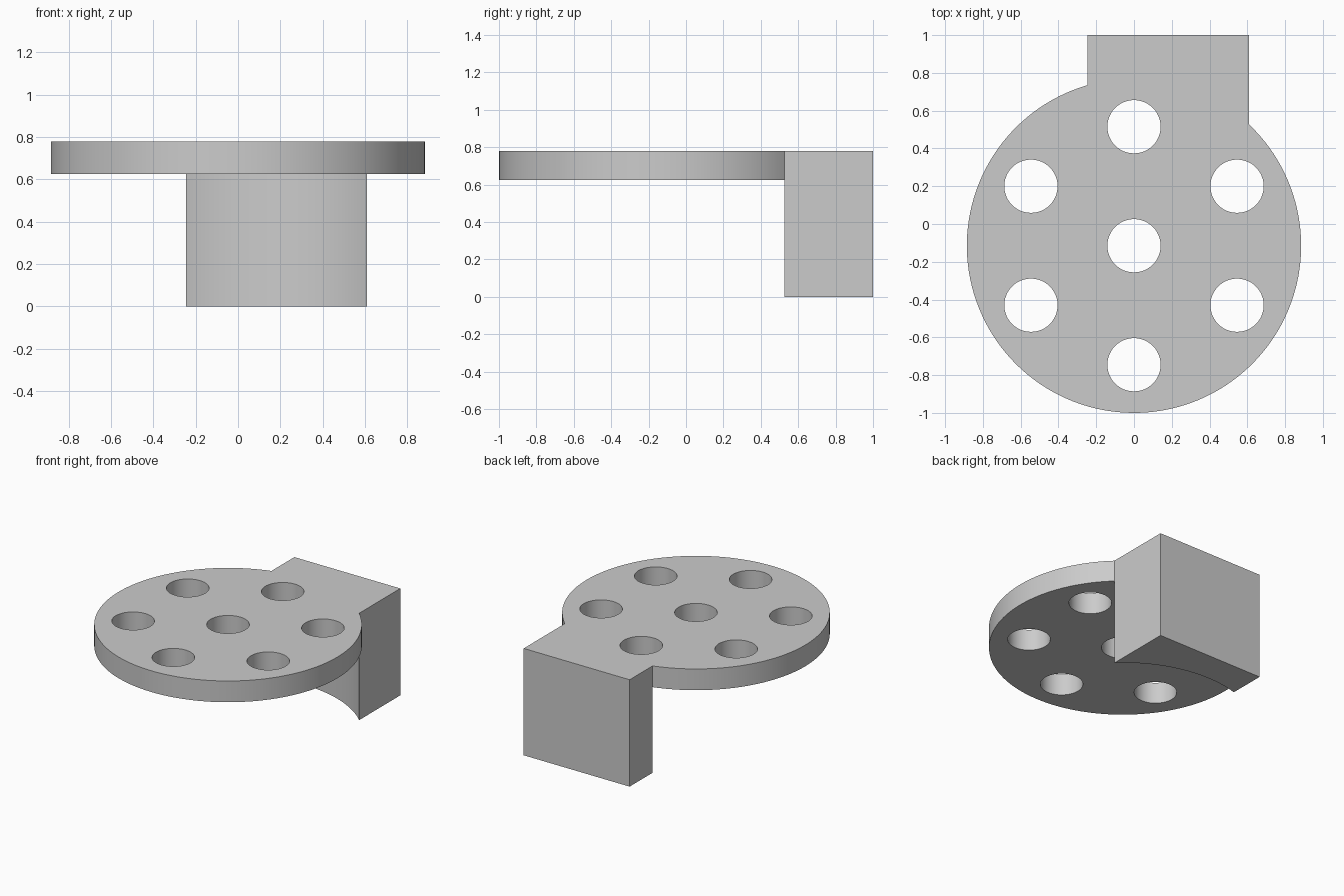
import bpy, bmesh
from math import sin, cos, asin, pi, radians
from mathutils import Vector

cube = bpy.data.objects.get("Cube")
if cube:
    bpy.data.objects.remove(cube, do_unlink=True)

CY, R = -0.115, 0.885                    # disc centre and radius
LEFT, RIGHT, BACK = 0.61, -0.245, 1.0    # block limits
UNDER, TOP = 0.625, 0.78                 # disc underside and top
HOLE_R, RING_R = 0.141, 0.63


def arc(cx, cy, r, start, end, n):
    """Points on an arc, both ends included."""
    steps = [start + (end - start) * i / n for i in range(n + 1)]
    return [(cx + r * cos(a), cy + r * sin(a)) for a in steps]


bm = bmesh.new()
cache = {}


def vert(p, z):
    key = (round(p[0], 5), round(p[1], 5), z)
    if key not in cache:
        cache[key] = bm.verts.new(key)
    return cache[key]


def wall(path, low, high):
    for a, b in zip(path, path[1:]):
        bm.faces.new((vert(a, low), vert(b, low), vert(b, high), vert(a, high)))


def cap(loops, z, up):
    """Flat face bounded by closed loops; inner loops become holes."""
    edges = []
    for loop in loops:
        for a, b in zip(loop, loop[1:]):
            pair = (vert(a, z), vert(b, z))
            edges.append(bm.edges.get(pair) or bm.edges.new(pair))
    bmesh.ops.triangle_fill(bm, edges=edges, use_beauty=True,
                            normal=Vector((0, 0, up)))


# Outlines: free rim, rim shared with the block, and the block's three sides
a_left = pi / 2 - asin(LEFT / R)
a_right = pi / 2 - asin(RIGHT / R)
joint = arc(0, CY, R, a_left, a_right, 28)
rim = arc(0, CY, R, a_right, a_left + 2 * pi, 116)
sides = [joint[0], (LEFT, BACK), (RIGHT, BACK), joint[-1]]

# Centre hole and the ring of six
centres = [(0, CY)] + [(RING_R * cos(a), CY + RING_R * sin(a))
                       for a in (radians(30 + 60 * i) for i in range(6))]
holes = [arc(x, y, HOLE_R, 0, 2 * pi, 48) for x, y in centres]

# Perforated disc
wall(rim, UNDER, TOP)
for hole in holes:
    wall(hole, UNDER, TOP)
cap([rim + sides[1:]] + holes, TOP, 1)
cap([rim + joint[1:]] + holes, UNDER, -1)

# Mounting block with a concave inner face
wall(sides, UNDER, TOP)
wall(sides, 0.0, UNDER)
wall(joint, 0.0, UNDER)
cap([joint + sides[::-1][1:]], 0.0, -1)

bmesh.ops.recalc_face_normals(bm, faces=bm.faces)
mesh = bpy.data.meshes.new("perforated_disc_with_block")
bm.to_mesh(mesh)
bm.free()

body = bpy.data.objects.new("perforated_disc_with_block", mesh)
bpy.context.collection.objects.link(body)

# Plain grey finish
grey = bpy.data.materials.new("grey")
grey.use_nodes = True
colour = (0.6, 0.6, 0.6, 1)
grey.diffuse_color = colour
bsdf = next(n for n in grey.node_tree.nodes if n.type == "BSDF_PRINCIPLED")
bsdf.inputs["Base Color"].default_value = colour
mesh.materials.append(grey)

bpy.ops.object.select_all(action="DESELECT")
body.select_set(True)
bpy.context.view_layer.objects.active = body
bpy.ops.object.shade_smooth_by_angle(angle=radians(30))
